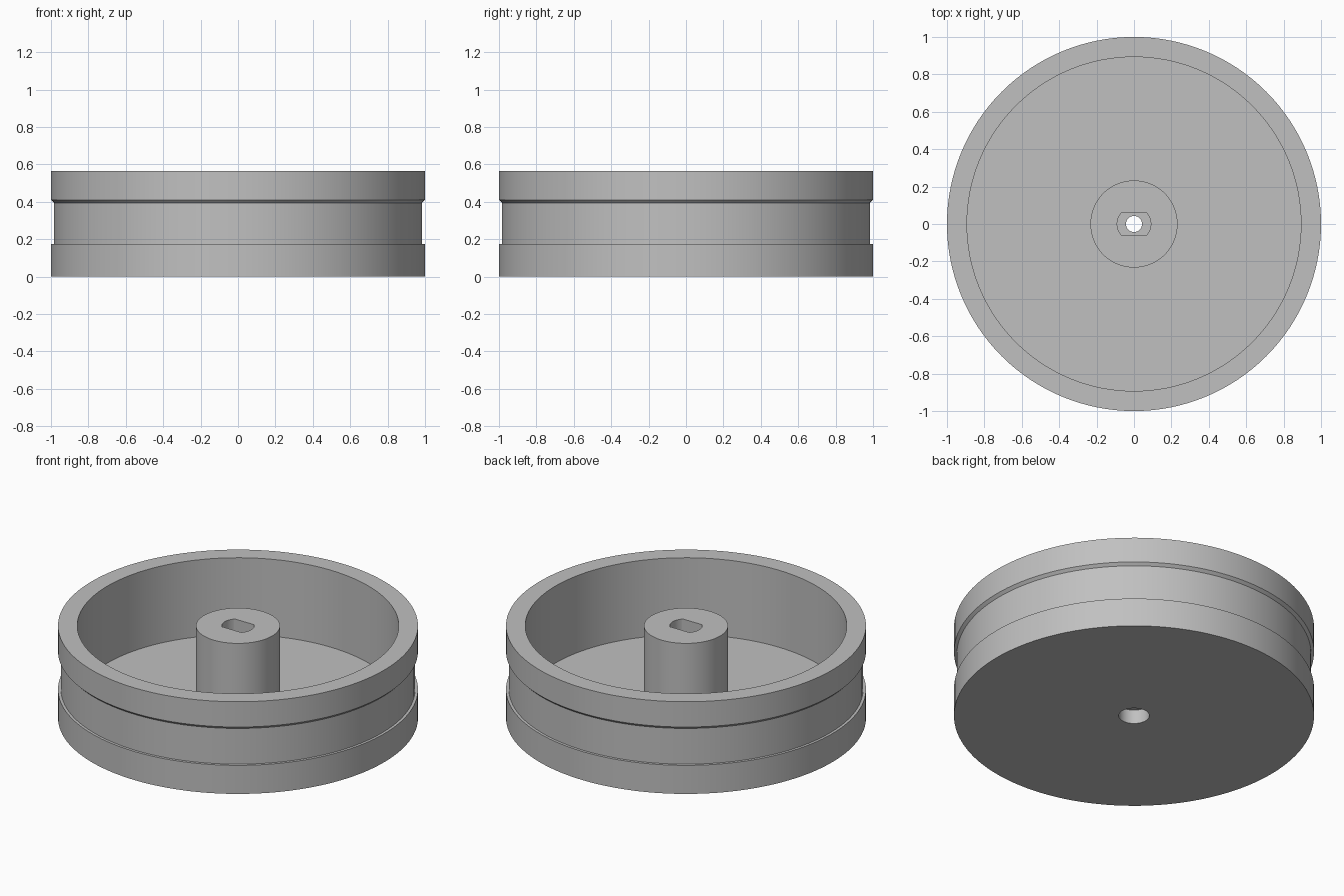
import bpy, bmesh, math
from mathutils import Matrix

cube = bpy.data.objects.get("Cube")
if cube:
    bpy.data.objects.remove(cube, do_unlink=True)

SEGMENTS = 128
TOP = 0.565
WEB_LOW, WEB_HIGH = 0.085, 0.14      # thin wall between screw recess and shaft slot
SLOT_RADIUS, SLOT_FLAT = 0.09, 0.062

# Closed cross-section as (radius, height)
profile = [
    (0.085, 0), (1, 0), (1, 0.175),                    # underside, lower band
    (0.984, 0.175), (0.984, 0.394), (1, 0.41),         # belt groove
    (1, TOP), (0.893, TOP), (0.893, 0.093),            # rim and inner wall
    (0.233, 0.093), (0.233, TOP),                      # floor and hub
    (SLOT_RADIUS, TOP), (SLOT_RADIUS, WEB_HIGH),       # shaft slot
    (0.043, WEB_HIGH), (0.043, WEB_LOW),               # screw hole
    (0.085, WEB_LOW),                                  # screw recess
]

grey = bpy.data.materials.new("light grey")
grey.use_nodes = True
colour = (0.53, 0.53, 0.53, 1)
grey.diffuse_color = colour
grey.node_tree.nodes["Principled BSDF"].inputs["Base Color"].default_value = colour

# Turn the section around the axle
bm = bmesh.new()
rings = []
for i in range(SEGMENTS):
    turn = Matrix.Rotation(math.tau * i / SEGMENTS, 3, "Z")
    rings.append([bm.verts.new(turn @ Matrix.Identity(3).col[0] * r) for r, z in profile])
    for vert, (r, z) in zip(rings[-1], profile):
        vert.co.z = z
        # Flatten two sides of the shaft slot
        if r == SLOT_RADIUS:
            vert.co.y = max(-SLOT_FLAT, min(SLOT_FLAT, vert.co.y))
count = len(profile)
for i in range(SEGMENTS):
    a, b = rings[i], rings[(i + 1) % SEGMENTS]
    for j in range(count):
        k = (j + 1) % count
        bm.faces.new((a[j], b[j], b[k], a[k]))
bmesh.ops.recalc_face_normals(bm, faces=bm.faces)

mesh = bpy.data.meshes.new("wheel_rim_and_hub")
bm.to_mesh(mesh)
bm.free()
mesh.materials.append(grey)
wheel = bpy.data.objects.new("wheel_rim_and_hub", mesh)
bpy.context.collection.objects.link(wheel)

# Smooth curved walls, sharp rims
bpy.ops.object.select_all(action="DESELECT")
wheel.select_set(True)
bpy.context.view_layer.objects.active = wheel
bpy.ops.object.shade_smooth_by_angle(angle=math.radians(25))
